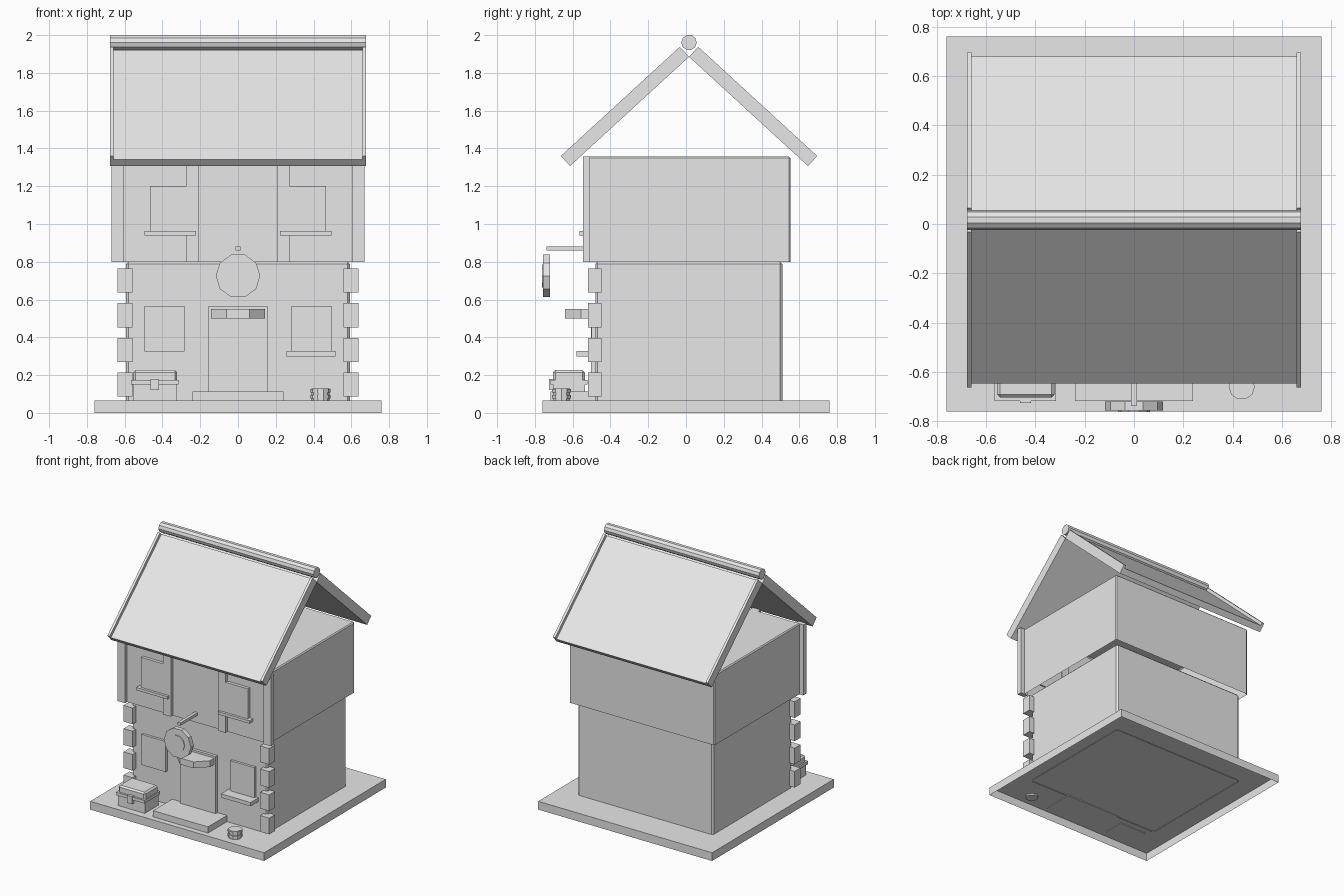
import bpy, bmesh, math
from mathutils import Vector

if "Cube" in bpy.data.objects:
    bpy.data.objects.remove(bpy.data.objects["Cube"])

grey = bpy.data.materials.new("plain_grey")
grey.diffuse_color = (0.8, 0.8, 0.8, 1)
grey.use_nodes = True
grey.node_tree.nodes["Principled BSDF"].inputs["Base Color"].default_value = grey.diffuse_color
CY = 0.016  # depth centre of the house and ridge


def finish(name, bm):
    bmesh.ops.recalc_face_normals(bm, faces=bm.faces[:])
    me = bpy.data.meshes.new(name)
    bm.to_mesh(me)
    bm.free()
    me.materials.append(grey)
    ob = bpy.data.objects.new(name, me)
    bpy.context.scene.collection.objects.link(ob)
    return ob


def box(name, x, y, z, bevel=0, open_bottom=False):
    bm = bmesh.new()
    bmesh.ops.create_cube(bm, size=1)
    for v in bm.verts:
        v.co = Vector([(r[0] + r[1]) / 2 + c * (r[1] - r[0]) for c, r in zip(v.co, (x, y, z))])
    if bevel:
        edges = [e for e in bm.edges if max(v.co.z for v in e.verts) > z[0] + 1e-4]
        bmesh.ops.bevel(bm, geom=edges, offset=bevel, segments=1, affect='EDGES')
    ob = finish(name, bm)
    if open_bottom:
        bm = bmesh.new()
        bm.from_mesh(ob.data)
        low = [f for f in bm.faces if all(abs(v.co.z - z[0]) < 1e-4 for v in f.verts)]
        bmesh.ops.delete(bm, geom=low, context='FACES')
        bm.to_mesh(ob.data)
        bm.free()
    return ob


def prism(name, pts, axis, a, b):
    """Extrude a 2D outline along axis 0=x (y,z points), 1=y (x,z), 2=z (x,y)."""
    bm = bmesh.new()
    vs = []
    for p in pts:
        c = list(p)
        c.insert(axis, a)
        vs.append(bm.verts.new(c))
    f = bm.faces.new(vs)
    new = bmesh.ops.extrude_face_region(bm, geom=[f])["geom"]
    d = Vector((0, 0, 0))
    d[axis] = b - a
    bmesh.ops.translate(bm, vec=d, verts=[g for g in new if isinstance(g, bmesh.types.BMVert)])
    return finish(name, bm)


def ngon(cx, cy, r, n, turn=0):
    return [(cx + r * math.cos(turn + 2 * math.pi * i / n),
             cy + r * math.sin(turn + 2 * math.pi * i / n)) for i in range(n)]


def span(s, a, b):
    return tuple(sorted((s * a, s * b)))


# base and the two storeys, hollow underneath
box("base_slab", (-.76, .76), (-.76, .76), (0, .065), open_bottom=True)
box("lower_storey", (-.592, .592), (-.48, .51), (.06, .8), .012, True)
box("upper_storey", (-.635, .635), (-.52, .552), (.8, 1.357), .008, True)

for s, side in ((-1, "left"), (1, "right")):
    # corner stones
    for i in range(4):
        z = .086 + i * .1835
        box(f"{side}_corner_stone_{i + 1}", span(s, .558, .637), (-.52, -.447), (z, z + .128))
    # timber posts
    box(f"{side}_corner_post", span(s, .605, .67), (-.545, -.508), (.8, 1.357))
    box(f"{side}_inner_post", span(s, .206, .273), (-.545, -.508), (.8, 1.357))
    # windows and sills
    box(f"{side}_upper_window", span(s, .255, .467), (-.545, -.51), (.95, 1.2))
    box(f"{side}_upper_sill", span(s, .222, .495), (-.565, -.51), (.94, .962))
    box(f"{side}_lower_window", span(s, .282, .494), (-.5, -.47), (.325, .566))
box("right_lower_sill", (.257, .516), (-.58, -.47), (.298, .328))

# door, step and half-octagon canopy
box("door", (-.156, .156), (-.503, -.47), (.065, .566))
box("door_step", (-.24, .24), (-.717, -.47), (.06, .114))
prism("door_canopy", ngon(0, -.497, .156, 8, math.pi / 8), 2, .5, .55)

# hanging sign
box("sign_bracket", (-.012, .012), (-.738, -.51), (.86, .882))
prism("sign_disc", ngon(0, .725, .118, 10), 1, -.757, -.72)
prism("sign_boss", ngon(0, .725, .065, 10), 1, -.762, -.75)

# chest
box("chest_body", (-.555, -.322), (-.704, -.535), (.06, .16))
box("chest_lid", (-.555, -.322), (-.704, -.535), (.16, .226), .012)
box("chest_band", (-.566, -.316), (-.718, -.522), (.15, .174))
box("chest_latch", (-.463, -.418), (-.726, -.7), (.12, .18))

# small keg with two hoops
prism("keg", ngon(.437, -.66, .047, 10), 2, .052, .13)
for i, z in enumerate((.076, .107)):
    prism(f"keg_hoop_{i + 1}", ngon(.437, -.66, .053, 10), 2, z, z + .02)

# roof panels with raised end boards
for s, side in ((-1, "front"), (1, "back")):
    e_low, top_in = Vector((.63, 1.307)), Vector((0, 1.885))
    d = (top_in - e_low).normalized()
    n = Vector((d.y, -d.x))
    if n.y < 0:
        n = -n

    def outline(t):
        return [(CY + s * p.x, p.y) for p in (e_low, e_low + n * t, top_in + n * t, top_in)]

    prism(f"{side}_roof_panel", outline(.048), 0, -.66, .66)
    for a, end in ((-.678, "left"), (.658, "right")):
        prism(f"{side}_{end}_roof_board", outline(.072), 0, a, a + .02)

# ridge pole
prism("ridge_pole", ngon(CY, 1.961, .041, 10), 0, -.678, .678)
